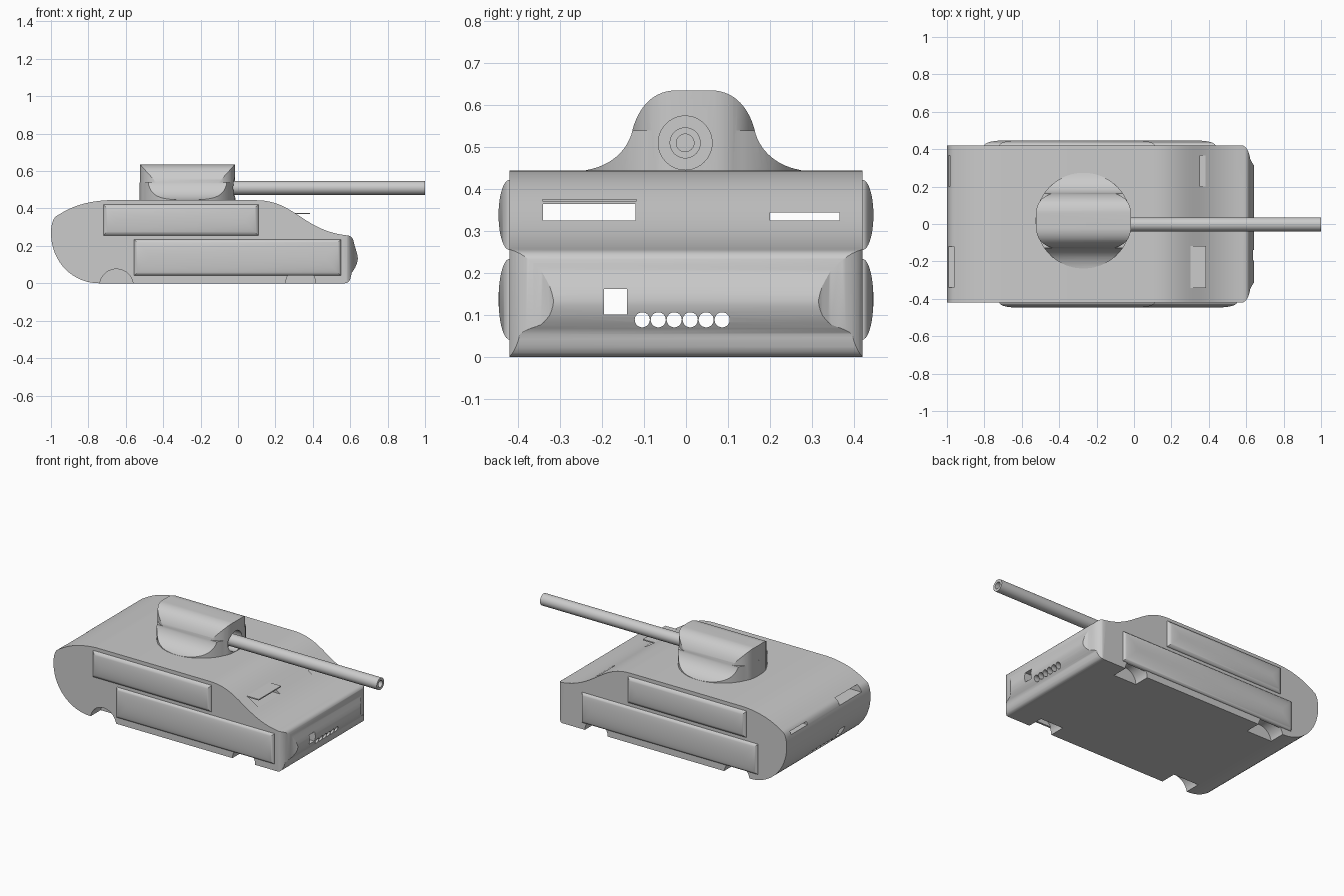
import bpy, bmesh, math

if "Cube" in bpy.data.objects:
    bpy.data.objects.remove(bpy.data.objects["Cube"])


def bez(a, b, c, d, n=14):
    """Points of a cubic curve, without the last point."""
    out = []
    for i in range(n):
        t = i / n
        s = 1 - t
        out.append(tuple(s**3 * a[k] + 3*s*s*t * b[k] + 3*s*t*t * c[k] + t**3 * d[k] for k in (0, 1)))
    return out


def circle(u, v, r, n=40):
    return [(u + r * math.cos(2*math.pi*i/n), v + r * math.sin(2*math.pi*i/n)) for i in range(n)]


def rect(u0, u1, v0, v1):
    return [(u0, v0), (u1, v0), (u1, v1), (u0, v1)]


def place(axis, p, h):
    return {'x': (h, p[0], p[1]), 'y': (p[0], h, p[1]), 'z': (p[0], p[1], h)}[axis]


def stack(name, axis, *solids):
    """Each solid is a list of (outline, height) rings joined and capped."""
    bm = bmesh.new()
    for rings in solids:
        rows = [[bm.verts.new(place(axis, p, h)) for p in pts] for pts, h in rings]
        n = len(rows[0])
        for a, b in zip(rows, rows[1:]):
            for i in range(n):
                j = (i + 1) % n
                bm.faces.new((a[i], a[j], b[j], b[i]))
        bm.faces.new(rows[0])
        bm.faces.new(rows[-1])
    bmesh.ops.recalc_face_normals(bm, faces=bm.faces[:])
    me = bpy.data.meshes.new(name)
    bm.to_mesh(me)
    bm.free()
    ob = bpy.data.objects.new(name, me)
    bpy.context.collection.objects.link(ob)
    return ob


def prism(pts, lo, hi):
    return [(pts, lo), (pts, hi)]


def activate(ob):
    bpy.ops.object.select_all(action='DESELECT')
    ob.select_set(True)
    bpy.context.view_layer.objects.active = ob


def boolean(ob, other, op):
    m = ob.modifiers.new(op.lower(), 'BOOLEAN')
    m.operation, m.object, m.solver = op, other, 'EXACT'
    activate(ob)
    bpy.ops.object.modifier_apply(modifier=m.name)
    bpy.data.objects.remove(other)


def smooth(ob):
    activate(ob)
    bpy.ops.object.shade_smooth_by_angle(angle=math.radians(28))


# Hull: side profile trimmed by a plan with a rounded nose
side = ([(-0.74, 0)]
        + bez((0.57, 0), (0.595, 0), (0.602, 0.02), (0.607, 0.055), 8)
        + bez((0.607, 0.055), (0.63, 0.085), (0.64, 0.11), (0.641, 0.135), 6)
        + bez((0.641, 0.135), (0.636, 0.17), (0.622, 0.2), (0.618, 0.225), 6)
        + bez((0.618, 0.225), (0.612, 0.245), (0.605, 0.253), (0.585, 0.256), 6)
        + bez((0.585, 0.256), (0.35, 0.28), (0.30, 0.444), (0.10, 0.444), 24)
        + bez((0.10, 0.444), (-0.2, 0.445), (-0.4, 0.445), (-0.70, 0.444), 2)
        + bez((-0.70, 0.444), (-0.85, 0.436), (-0.92, 0.39), (-0.97, 0.36))
        + bez((-0.97, 0.36), (-0.99, 0.35), (-1.0, 0.31), (-1.0, 0.27), 6)
        + bez((-1.0, 0.27), (-1.0, 0.12), (-0.89, 0), (-0.74, 0), 20))
hull = stack("hull", 'y', prism(side, -0.42, 0.42))
nose = (bez((0.565, 0.425), (0.605, 0.42), (0.615, 0.38), (0.62, 0.355), 10)
        + [(0.622, 0.345), (0.633, 0.325), (0.645, 0.31)])
plan = [(-1.1, 0.425)] + nose + [(x, -y) for x, y in reversed(nose)] + [(-1.1, -0.425)]
boolean(hull, stack("plan", 'z', prism(plan, -0.1, 0.6)), 'INTERSECT')

# Slots and ports running the length of the hull
ports = [rect(-0.34, -0.12, 0.325, 0.365), rect(0.2, 0.365, 0.325, 0.344), rect(-0.195, -0.14, 0.102, 0.162)]
ports += [circle(-0.104 + 0.038 * i, 0.089, 0.018, 24) for i in range(6)]
boolean(hull, stack("ports", 'x', *[prism(p, -1.2, 1.2) for p in ports]), 'DIFFERENCE')

# Four axle arches
arches = [prism(circle(x, z, r), s * 0.32, s * 0.5)
          for x, z, r in ((-0.65, -0.014, 0.09), (0.335, 0, 0.08)) for s in (-1, 1)]
boolean(hull, stack("arches", 'y', *arches), 'DIFFERENCE')
smooth(hull)

# Bulged side pods with mitred ends
for name, s, x0, x1, z0, z1 in (("front_upper_pod", -1, -0.72, 0.11, 0.255, 0.422),
                                ("front_lower_pod", -1, -0.555, 0.55, 0.042, 0.234),
                                ("back_upper_pod", 1, -0.72, 0.11, 0.255, 0.422),
                                ("back_lower_pod", 1, -0.80, 0.435, 0.042, 0.234)):
    half = (z1 - z0) / 2
    rings = [(rect(x0, x1, z0, z1), s * 0.41)]
    for i in range(11):
        a = math.radians(8.2 * i)
        d = half * (1 - math.cos(a))
        rings.append((rect(x0 + d, x1 - d, z0 + d, z1 - d), s * (0.42 + 0.026 * math.sin(a))))
    smooth(stack(name, 'y', rings))

# Turret: bell section trimmed by a round foot and a squarer top
CX, CY, R = -0.27, 0.018, 0.255
bell = (bez((0.04, 0.635), (0.10, 0.635), (0.135, 0.59), (0.148, 0.53))
        + bez((0.148, 0.53), (0.165, 0.48), (0.21, 0.45), (0.265, 0.444)) + [(0.265, 0.444), (0.265, 0.43)])
bell = [(CY + y, z) for y, z in bell] + [(CY - y, z) for y, z in reversed(bell)]
turret = stack("turret", 'x', prism(bell, -0.6, 0.1))
top = []
for c, s in circle(0, 0, 1, 72):
    top.append((CX + R * math.copysign(abs(c) ** 0.625, c), CY + 0.16 * math.copysign(abs(s) ** 0.625, s)))
trim = stack("trim", 'z', prism(top, 0.42, 0.7))
boolean(trim, stack("foot", 'z', prism(circle(CX, CY, R + 0.001, 80), 0.41, 0.54)), 'UNION')
boolean(turret, trim, 'INTERSECT')
boolean(turret, stack("socket", 'x', prism(circle(-0.002, 0.51, 0.064), -0.08, 0.1)), 'DIFFERENCE')
smooth(turret)

# Gun barrel with an open bore
O, I = circle(-0.002, 0.51, 0.037), circle(-0.002, 0.51, 0.021)
barrel = stack("barrel", 'x', [(O, -0.12), (O, 1.0), (I, 1.0), (I, 0.5)])
smooth(barrel)

# Thin shade plate above the vision slot
stack("slot_visor", 'z', prism(rect(0.29, 0.385, -0.342, -0.118), 0.37, 0.377))
